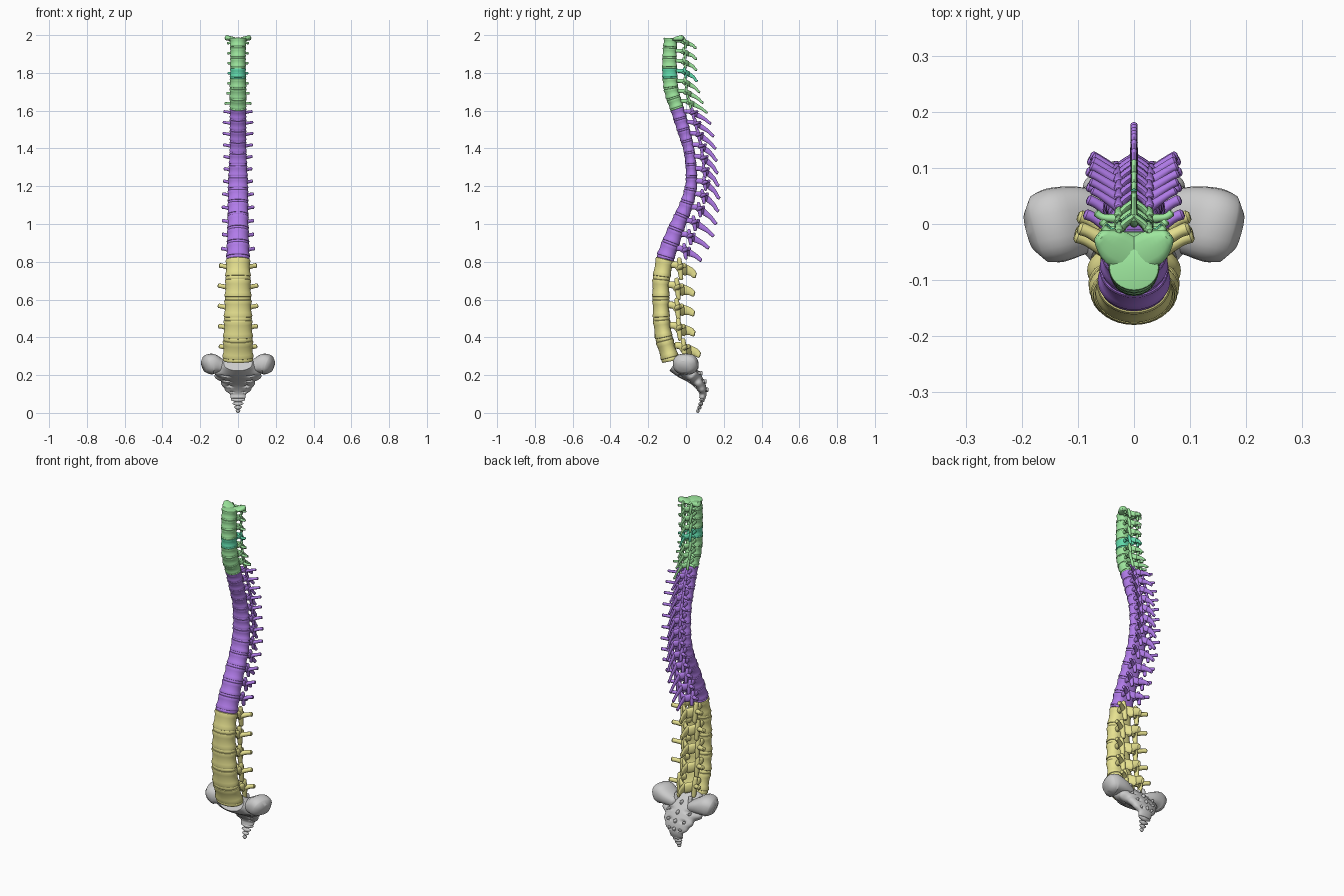
import bpy, bmesh, math
from mathutils import Vector

if "Cube" in bpy.data.objects:
    bpy.data.objects.remove(bpy.data.objects["Cube"])

# z, body front y, body back y, half width, transverse tip x, spinous tip y, spinous drop
PROFILE = [
    (2.00, -.117, -.035, .045, .056, .055, .025), (1.90, -.127, -.040, .042, .052, .060, .035),
    (1.80, -.130, -.035, .043, .050, .060, .045), (1.70, -.120, -.030, .046, .055, .090, .055),
    (1.62, -.088, -.003, .045, .072, .125, .050), (1.50, -.050, .030, .044, .078, .158, .070),
    (1.40, -.015, .053, .045, .075, .167, .075), (1.30, -.002, .065, .050, .070, .175, .080),
    (1.20, -.004, .071, .055, .075, .182, .080), (1.10, -.035, .050, .056, .082, .167, .080),
    (1.00, -.085, .010, .057, .080, .150, .070), (.90, -.130, -.020, .060, .080, .110, .055),
    (.82, -.162, -.050, .065, .090, .060, .045), (.70, -.182, -.075, .069, .101, .047, .030),
    (.50, -.178, -.075, .076, .101, .045, .025), (.40, -.168, -.060, .080, .098, .050, .025),
    (.26, -.125, -.015, .084, .092, .110, .040)]


def material(name, rgb):
    m = bpy.data.materials.new(name)
    m.diffuse_color = (*rgb, 1)
    m.use_nodes = True
    m.node_tree.nodes["Principled BSDF"].inputs["Base Color"].default_value = m.diffuse_color
    return m


GREEN = material("green", (.34, .80, .34))
TEAL = material("teal", (.12, .72, .42))
PURPLE = material("purple", (.44, .20, .82))
YELLOW = material("yellow", (.80, .76, .28))


def linear(z):
    z = max(.26, min(2, z))
    for a, b in zip(PROFILE, PROFILE[1:]):
        if z >= b[0]:
            t = (z - b[0]) / (a[0] - b[0])
            return [q + (p - q) * t for p, q in zip(a, b)]


def profile(z):
    s = [linear(z + d * .01) for d in range(-4, 5)]
    return [sum(c) / 9 for c in zip(*s)]


def finish(bm, name, mat=None):
    bmesh.ops.recalc_face_normals(bm, faces=bm.faces)
    me = bpy.data.meshes.new(name)
    bm.to_mesh(me)
    bm.free()
    ob = bpy.data.objects.new(name, me)
    bpy.context.collection.objects.link(ob)
    if mat:
        me.materials.append(mat)
    bpy.ops.object.select_all(action='DESELECT')
    ob.select_set(True)
    bpy.context.view_layer.objects.active = ob
    bpy.ops.object.shade_smooth_by_angle(angle=math.radians(45))


def skin(bm, rings):
    rows = [[bm.verts.new(p) for p in r] for r in rings]
    n = len(rows[0])
    for a, b in zip(rows, rows[1:]):
        for i in range(n):
            bm.faces.new((a[i], a[(i + 1) % n], b[(i + 1) % n], b[i]))
    bm.faces.new(rows[0])
    bm.faces.new(rows[-1])


def catmull(pts, steps):
    ext = [pts[0]] + list(pts) + [pts[-1]]
    out = []
    for i in range(len(pts) - 1):
        for k in range(steps):
            t = k / steps
            out.append([.5 * (2 * b + (c - a) * t + (2 * a - 5 * b + 4 * c - d) * t * t
                              + (3 * b - a - 3 * c + d) * t ** 3) for a, b, c, d in zip(*ext[i:i + 4])])
    return out + [list(pts[-1])]


def tube(bm, pts, n=12, power=1.0, steps=4):
    """Rounded loft through (x, y, z, side radius, height radius)."""
    p = catmull(pts, steps)
    for end, nxt in ((0, 1), (-1, -2)):          # domed ends
        d = (Vector(p[end][:3]) - Vector(p[nxt][:3])).normalized() * min(p[end][3:]) * .4
        cap = [c + e for c, e in zip(p[end][:3], d)] + [r * .6 for r in p[end][3:]]
        p.insert(0, cap) if end == 0 else p.append(cap)
    rings = []
    for i, q in enumerate(p):
        d = (Vector(p[min(i + 1, len(p) - 1)][:3]) - Vector(p[max(i - 1, 0)][:3])).normalized()
        a = d.cross(Vector((0, 1, 0) if abs(d.z) > .9 else (0, 0, 1))).normalized()
        b = a.cross(d)
        ring = []
        for k in range(n):
            c, s = math.cos(math.tau * k / n), math.sin(math.tau * k / n)
            c, s = math.copysign(abs(c) ** power, c), math.copysign(abs(s) ** power, s)
            ring.append(Vector(q[:3]) + a * q[3] * c + b * q[4] * s)
        rings.append(ring)
    skin(bm, rings)


def mirrored_tube(bm, pts, **kw):
    for m in (1, -1):
        tube(bm, [(p[0] * m, *p[1:]) for p in pts], **kw)


def body_ring(z, scale, n=32):
    """Kidney-shaped section square to the spinal curve."""
    _, f, b, w = profile(z)[:4]
    lo, hi = profile(z - .02), profile(z + .02)
    slope = (hi[1] + hi[2] - lo[1] - lo[2]) / .08
    axis = Vector((0, 1, -slope)).normalized()
    ring = []
    for k in range(n):
        c, s = math.cos(math.tau * k / n), math.sin(math.tau * k / n)
        r = (b - f) / 2 * scale * (s - .2 * max(0, s) ** 5) * .98
        ring.append(Vector((w * scale * c, (f + b) / 2, z)) + axis * r)
    return ring


def vertebra(name, region, lo, hi, mat, first=False):
    h, z = hi - lo, (lo + hi) / 2
    _, f, b, w, tx, tip, drop = profile(z)
    bm = bmesh.new()
    # body with flared rims and a narrow waist
    shape = [(.07, .9), (.09, .98), (.15, 1.01), (.3, .95), (.5, .92), (.7, .95), (.85, 1.01), (.91, .98), (.93, .9)]
    skin(bm, [body_ring(lo + h * s, k) for s, k in shape])
    r = min(.016, h * .17)
    base = b + (.062 if region == "lumbar" else .05)
    # pedicles and laminae
    mirrored_tube(bm, [(w * .55, b - .015, z + h * .18, r * .8, r * 1.1),
                       (w * .62, b + .012, z + h * .15, r * .7, r * 1.2),
                       (w * .45, b + .034, z, r * .7, h * .27),
                       (0, base, z - h * .12, r * .7, h * .27)])
    # articular facets
    fy = b + .03
    mirrored_tube(bm, [(w * .58, fy + .006, z - h * .55, r * .7, r * .7),
                       (w * .6, fy, z, r * .9, r),
                       (w * .62, fy - .005, z + h * .48, r * .7, r * .7)], n=10)
    # transverse processes
    back = .03 if region == "cervical" else .053
    rise = {"cervical": -.05, "thoracic": .12, "lumbar": .1}[region]
    mirrored_tube(bm, [(w * .5, b + .02, z, r, r), (tx * .8, b + back - .008, z + h * rise, r * .7, r * .75),
                       (tx, b + back, z + h * rise * 1.3, r * .75, r * .8)], n=10)
    # spinous process
    tall = {"cervical": .16, "thoracic": .17, "lumbar": .2}[region] * h
    zt = z - drop
    tube(bm, [(0, base - .012, z - h * .05, r * .8, h * .27),
              (0, base + (tip - base) * .5, z - drop * .52, r * .5, tall),
              (0, tip - .012, zt + drop * .1, r * .5, tall * .8),
              (0, tip - .003, zt, r * .55, tall * .75)])
    # broad side masses of the topmost vertebra
    if first:
        mirrored_tube(bm, [(0, b - .02, hi - .016, .03, .008), (.035, b - .004, hi - .008, .032, .012),
                           (.06, b + .014, hi - .002, .016, .014)], power=.85)
    finish(bm, name, mat)
    # disc below
    bm = bmesh.new()
    skin(bm, [body_ring(lo + h * s, k) for s, k in ((-.1, .9), (-.05, .96), (.05, .96), (.11, .9))])
    finish(bm, name + "_disc", mat)


# the three movable regions, top to bottom
for region, count, top, bottom, growth, mat in (("cervical", 7, 1.988, 1.615, 1.0, GREEN),
                                                ("thoracic", 12, 1.615, .82, 1.35, PURPLE),
                                                ("lumbar", 5, .82, .285, 1.0, YELLOW)):
    weights = [1 + (growth - 1) * i / (count - 1) for i in range(count)]
    z = top
    for i, wt in enumerate(weights):
        low = z - (top - bottom) * wt / sum(weights)
        m = TEAL if region == "cervical" and i == 3 else mat
        vertebra(f"{region}_vertebra_{i + 1}", region, low, z, m, region == "cervical" and i == 0)
        z = low

# sacrum: curved, tapering loft (y, z, half width, half depth) with paired hollows
bm = bmesh.new()
path = catmull([(-.06, .265, .072, .05), (-.015, .235, .125, .052), (.03, .20, .122, .043), (.06, .168, .092, .034),
                (.082, .132, .076, .026), (.09, .10, .046, .019), (.085, .075, .036, .016)], 8)
rings = []
for i, (y, z, w, d) in enumerate(path):
    q, p = path[min(i + 1, len(path) - 1)], path[max(i - 1, 0)]
    axis = Vector((0, p[1] - q[1], q[0] - p[0])).normalized()
    w *= 1 + .05 * math.cos(i * math.tau / 9)
    ring = []
    for k in range(56):
        c, s = math.cos(math.tau * k / 56), math.sin(math.tau * k / 56)
        x = w * c
        pit = math.exp(-((abs(c) - .5) / .13) ** 2) * max(0, math.cos(i * math.tau / 9)) ** 2 if 8 < i < 42 else 0
        ring.append(Vector((x, y, z)) + axis * d * math.copysign(abs(s) ** .8, s) * (1 - .55 * pit))
    rings.append(ring)
skin(bm, rings)
# wings
mirrored_tube(bm, [(.05, .005, .235, .05, .03), (.10, .005, .25, .062, .042), (.14, -.002, .258, .067, .056),
                   (.164, -.008, .252, .062, .050)], n=24, power=.8)
# bony ridge bumps down the back
for i in range(10, 46, 9):
    y, z, w, d = path[i]
    tube(bm, [(0, y + d * .3, z + d * .5, .012, .014), (0, y + d * .8 + .01, z + d * .55, .008, .011)], n=8)
    mirrored_tube(bm, [(w * .62, y + d * .2, z + d * .4, .009, .01),
                       (w * .62, y + d * .6 + .008, z + d * .6, .006, .007)], n=8)
# upper facets
mirrored_tube(bm, [(.045, .03, .24, .014, .012), (.045, .022, .29, .01, .009)], n=10)
finish(bm, "sacrum")

# tail bone: four shrinking segments
for i, (y, z, w) in enumerate(((.085, .068, .036), (.078, .047, .026), (.071, .028, .018), (.063, .010, .009))):
    bm = bmesh.new()
    tube(bm, [(-w, y, z + .004, .006, .005), (0, y, z, .014 - i * .0015, .013 - i * .001), (w, y, z + .004, .006, .005)])
    finish(bm, f"coccyx_{i + 1}")
